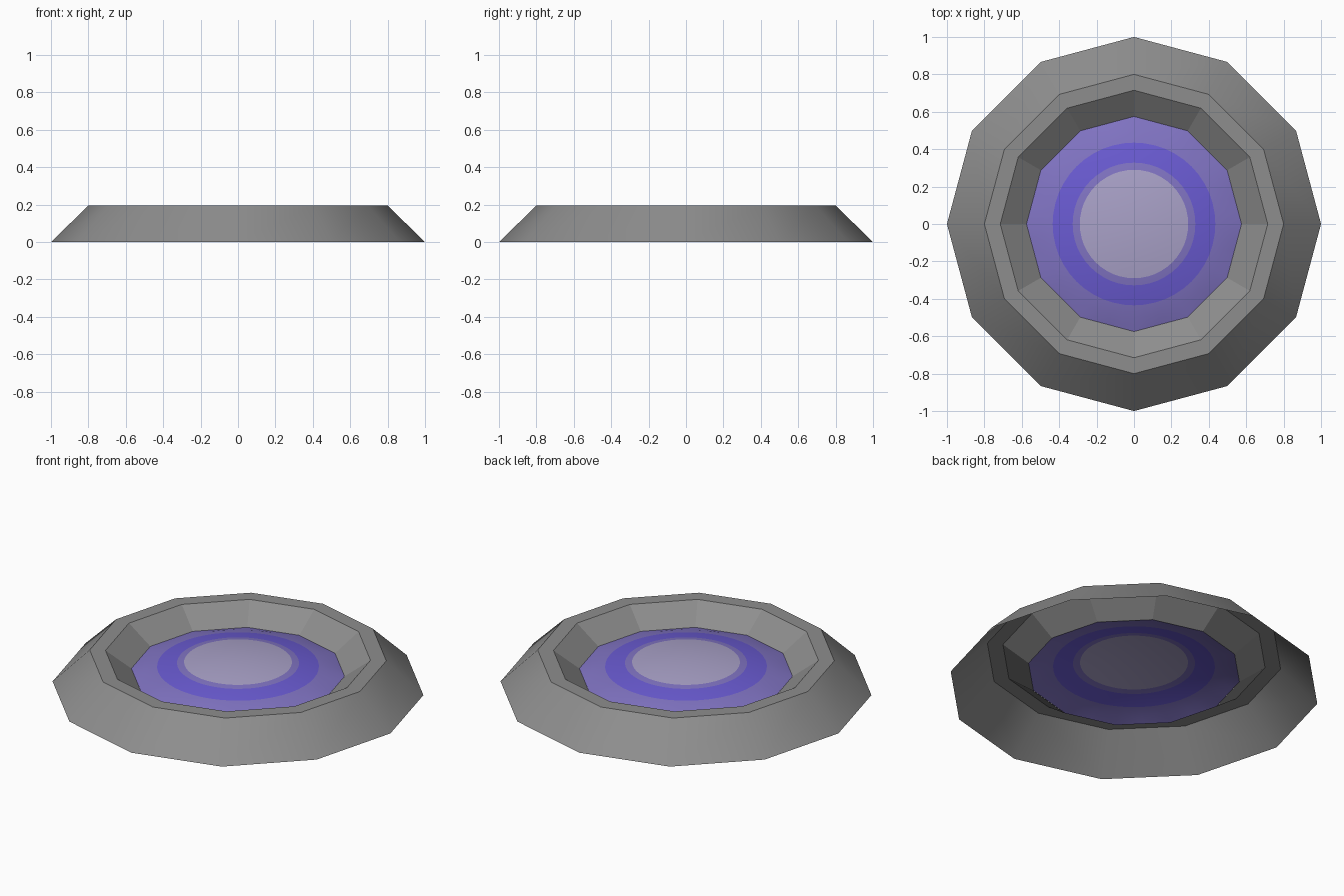
import bpy, bmesh, math

if "Cube" in bpy.data.objects:
    bpy.data.objects.remove(bpy.data.objects["Cube"])

def material(name, rgb):
    m = bpy.data.materials.new(name)
    m.diffuse_color = (*rgb, 1)
    m.use_nodes = True
    m.node_tree.nodes["Principled BSDF"].inputs["Base Color"].default_value = m.diffuse_color
    return m

grey = material("stone grey", (0.27, 0.27, 0.27))
muted = material("muted purple", (0.22, 0.175, 0.55))
vivid = material("vivid purple", (0.145, 0.105, 0.65))
pale = material("pale lavender", (0.40, 0.36, 0.58))

def finish(name, bm, mats):
    bmesh.ops.recalc_face_normals(bm, faces=bm.faces[:])
    # open shells: make sure the upper side faces outwards
    if sum(f.normal.z * f.calc_area() for f in bm.faces) < 0:
        bmesh.ops.reverse_faces(bm, faces=bm.faces[:])
    me = bpy.data.meshes.new(name)
    bm.to_mesh(me)
    bm.free()
    for m in mats:
        me.materials.append(m)
    bpy.context.collection.objects.link(bpy.data.objects.new(name, me))

def bridge(bm, a, b, mat=0, smooth=False):
    n = len(a)
    for i in range(n):
        j = (i + 1) % n
        f = bm.faces.new((a[i], a[j], b[j], b[i]))
        f.material_index, f.smooth = mat, smooth

# Twelve-sided open base: smooth outer slope, flat rim, faceted inner slope
bm = bmesh.new()
rings = []
for r, z in ((1.0, 0.0), (0.8, 0.195), (0.715, 0.195), (0.575, 0.094)):
    rings.append([bm.verts.new((r * math.cos(i * math.pi / 6), r * math.sin(i * math.pi / 6), z))
                  for i in range(12)])
for k in range(3):
    bridge(bm, rings[k], rings[k + 1], smooth=(k == 0))
finish("base_ring", bm, [grey])

# Shallow domed pad: twelve-sided edge, painted with concentric circles
bm = bmesh.new()
N = 48
height = lambda r: 0.176 - 0.247 * r * r

def pad_ring(r, polygon=False):
    out = []
    for i in range(N):
        a = 2 * math.pi * i / N
        rr = r
        if polygon:
            rr = r * math.cos(math.pi / 12) / math.cos(a % (math.pi / 6) - math.pi / 12)
        out.append(bm.verts.new((rr * math.cos(a), rr * math.sin(a), height(r))))
    return out

prev = pad_ring(0.575, True)
# radius of each inner ring and the colour outside it
for r, mat in ((0.5, 0), (0.435, 0), (0.38, 1), (0.328, 1), (0.29, 0), (0.2, 2), (0.1, 2)):
    ring = pad_ring(r)
    bridge(bm, prev, ring, mat, True)
    prev = ring
top = bm.verts.new((0, 0, height(0)))
for i in range(N):
    f = bm.faces.new((prev[i], prev[(i + 1) % N], top))
    f.material_index, f.smooth = 2, True
finish("domed_pad", bm, [muted, vivid, pale])
